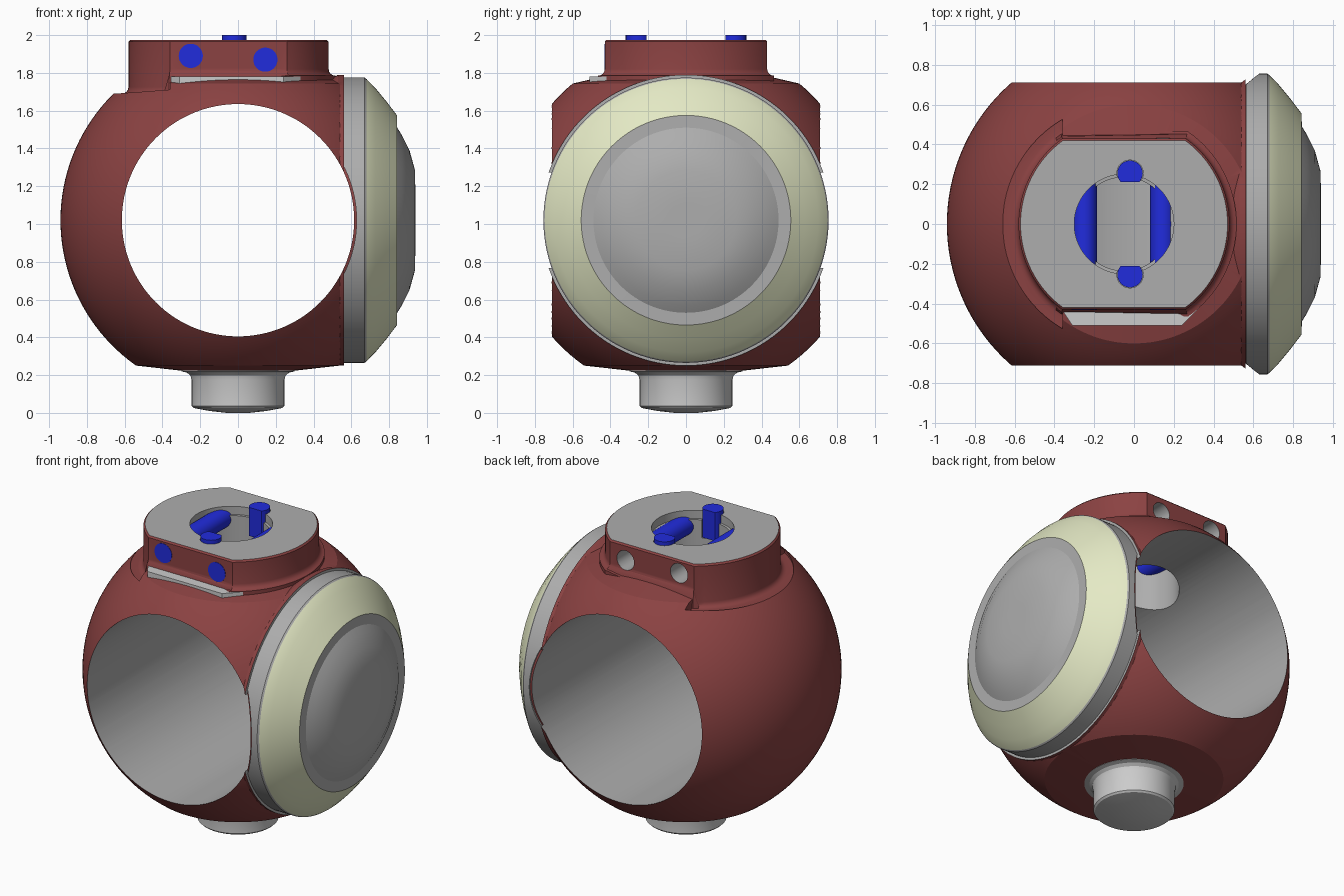
import bpy, bmesh
from math import sin, cos, pi, sqrt, asin, acos, radians
from mathutils import Matrix, Vector

if "Cube" in bpy.data.objects:
    bpy.data.objects.remove(bpy.data.objects["Cube"])

CZ, R = 1.02, 0.94          # ball centre height and radius
AX = -0.05                  # x of the top boss axis


def material(name, rgb):
    m = bpy.data.materials.new(name)
    m.diffuse_color = (*rgb, 1)
    m.use_nodes = True
    m.node_tree.nodes["Principled BSDF"].inputs["Base Color"].default_value = m.diffuse_color
    return m


RED = material("red_paint", (0.26, 0.055, 0.055))
GREY = material("bare_metal", (0.42, 0.42, 0.42))
BLUE = material("blue_pin", (0.015, 0.025, 0.72))
CREAM = material("cream_paint", (0.78, 0.82, 0.56))


def finish(name, bm, mats=()):
    bmesh.ops.recalc_face_normals(bm, faces=bm.faces)
    me = bpy.data.meshes.new(name)
    bm.to_mesh(me)
    bm.free()
    ob = bpy.data.objects.new(name, me)
    bpy.context.collection.objects.link(ob)
    for m in mats:
        me.materials.append(m)
    return ob


def loft(name, rings, mats=()):
    """Skin a stack of equal-length closed rings and cap both ends."""
    bm = bmesh.new()
    vs = [[bm.verts.new(p) for p in ring] for ring in rings]
    n = len(vs[0])
    for a, b in zip(vs, vs[1:]):
        for i in range(n):
            bm.faces.new((a[i], a[(i + 1) % n], b[(i + 1) % n], b[i]))
    bm.faces.new(vs[0])
    bm.faces.new(vs[-1])
    return finish(name, bm, mats)


def turned(name, profile, origin=(0, 0, 0), axis='Z', mats=(), n=96):
    """Solid of revolution from (radius, height) pairs along an axis."""
    rot = Vector((0, 0, 1)).rotation_difference(
        {'X': Vector((1, 0, 0)), 'Y': Vector((0, 1, 0)), 'Z': Vector((0, 0, 1))}[axis])
    o = Vector(origin)
    rings = [[o + rot @ Vector((r * cos(2 * pi * i / n), r * sin(2 * pi * i / n), h))
              for i in range(n)] for r, h in profile]
    return loft(name, rings, mats)


def box(name, lo, hi, mats=()):
    return loft(name, [[(lo[0], lo[1], z), (hi[0], lo[1], z), (hi[0], hi[1], z), (lo[0], hi[1], z)]
                       for z in (lo[2], hi[2])], mats)


def boolean(ob, other, op):
    m = ob.modifiers.new(op, 'BOOLEAN')
    m.object, m.operation, m.solver = other, op, 'EXACT'
    m.material_mode = 'TRANSFER'
    bpy.context.view_layer.objects.active = ob
    bpy.ops.object.modifier_apply(modifier=m.name)
    bpy.data.objects.remove(other)


def smooth(ob, angle=25):
    bpy.ops.object.select_all(action='DESELECT')
    ob.select_set(True)
    bpy.context.view_layer.objects.active = ob
    bpy.ops.object.shade_smooth_by_angle(angle=radians(angle))


# Ball body: sphere with shallow cones at bottom and top, cut flat at the cap
a0, a1 = -acos(0.54 / R), acos(0.60 / R)
arc = [(R * cos(a0 + (a1 - a0) * i / 40), CZ + R * sin(a0 + (a1 - a0) * i / 40)) for i in range(41)]
body = turned("ball_body", [(0.1, 0.215), (0.27, 0.22)] + arc + [(0.42, 1.785), (0.1, 1.80)],
              mats=[RED], n=128)
boolean(body, box("cut", (0.54, -1, 0), (1.2, 1, 2), [RED]), 'DIFFERENCE')

# Recess on the left of the boss
recess = turned("cut", [(0.61, 1.69), (0.61, 2.1)], (AX, 0, 0), mats=[RED])
boolean(recess, box("cut", (-0.36, -1, 1), (1, 1, 2.5), [RED]), 'DIFFERENCE')
boolean(body, recess, 'DIFFERENCE')

# Rim and backing disc behind the cap
boolean(body, turned("rim", [(0.70, 0.40), (0.77, 0.53), (0.77, 0.56), (0.745, 0.561), (0.745, 0.64)],
                     (0, 0, CZ), 'X', [RED], 128), 'UNION')


# Top boss: round with two flats and a filleted foot
def boss_ring(d, z, step=False):
    r, f = 0.53 + d, 0.43 + d
    t = asin(f / r)
    pts = []
    for s in (0, pi):
        for i in range(33):
            a = s - t + 2 * t * i / 32
            x = AX + r * cos(a)
            pts.append((x, r * sin(a), z - (0.095 if step and x < -0.365 else 0)))
    return pts


foot = [(0.035 * (1 - sin(k * pi / 8)), 1.785 + 0.035 * (1 - cos(k * pi / 8))) for k in range(5)]
boolean(body, loft("boss", [boss_ring(0.035, 1.66)] + [boss_ring(d, z, True) for d, z in foot]
                   + [boss_ring(0, 1.965), boss_ring(-0.01, 1.975)], [RED]), 'UNION')

# Main bore, stem socket and cross holes
boolean(body, turned("bore", [(0.615, -1.2), (0.615, 1.2)], (0, 0, CZ), 'Y', [GREY], 128), 'DIFFERENCE')
boolean(body, turned("socket", [(0.235, 1.3), (0.235, 1.92), (0.25, 1.921), (0.25, 2.1)],
                     (AX, 0, 0), 'Z', [GREY]), 'DIFFERENCE')
CROSS = [(-0.25, 1.89), (0.145, 1.87)]
for x, z in CROSS:
    boolean(body, turned("cross", [(0.064, -0.6), (0.064, 0.6)], (x, 0, z), 'Y', [GREY], 32), 'DIFFERENCE')
for y in (0.255, -0.255):
    boolean(body, turned("key_hole", [(0.066, 1.8), (0.066, 2.1)], (-0.02, y, 0), 'Z', [GREY], 32), 'DIFFERENCE')

# Bare machined faces: boss top and rim face
slots = list(body.data.materials)
if GREY not in slots:
    body.data.materials.append(GREY)
grey_slot = list(body.data.materials).index(GREY)
for p in body.data.polygons:
    c, n = p.center, p.normal
    if (n.z > 0.95 and c.z > 1.97) or (n.x > 0.95 and 0.558 < c.x < 0.563):
        p.material_index = grey_slot
smooth(body)

# Machined ledge in front of the boss
ledge = [(-0.37, -0.42), (0.33, -0.42), (0.24, -0.51), (-0.31, -0.51)]
loft("front_ledge", [[(x, y, z) for x, y in ledge] for z in (1.70, 1.782)])

# Blue cross pins lying in the boss
for i, (x, z) in enumerate(CROSS):
    smooth(turned(f"cross_pin_{i + 1}", [(0.064, -0.432), (0.064, 0.27)], (x, 0, z), 'Y', [BLUE], 32))

# Upright keys: round pins with a flat towards the socket
for i, s in enumerate((1, -1)):
    key = turned(f"upright_key_{i + 1}", [(0.064, 1.81), (0.064, 2.0)], (-0.02, s * 0.255, 0), 'Z', [BLUE], 32)
    ys = sorted((s * 0.21, s * 0.05))
    boolean(key, box("cut", (-0.2, ys[0], 1.7), (0.2, ys[1], 2.1), [BLUE]), 'DIFFERENCE')
    smooth(key)

# Round side cap with cream cone and raised centre
cap = turned("side_cap", [(0.755, 0.562), (0.755, 0.67), (0.748, 0.68), (0.70, 0.727), (0.63, 0.785),
                          (0.555, 0.842), (0.49, 0.843), (0.45, 0.868), (0.37, 0.908), (0.265, 0.937),
                          (0.1, 0.94)], (0, 0, CZ), 'X', [GREY, CREAM], 128)
for p in cap.data.polygons:
    c = p.center
    r = sqrt(c.y ** 2 + (c.z - CZ) ** 2)
    p.material_index = 1 if 0.56 < r < 0.75 and c.x > 0.68 else 0
boolean(cap, turned("cut", [(0.628, -1.2), (0.628, 1.2)], (0, 0, CZ), 'Y', [GREY], 128), 'DIFFERENCE')
smooth(cap, 20)

# Bottom stem with filleted root
smooth(turned("bottom_stem", [(0.06, 0), (0.15, 0.01), (0.235, 0.026), (0.245, 0.036), (0.245, 0.175),
                              (0.252, 0.198), (0.27, 0.213), (0.30, 0.22), (0.28, 0.25)]))
